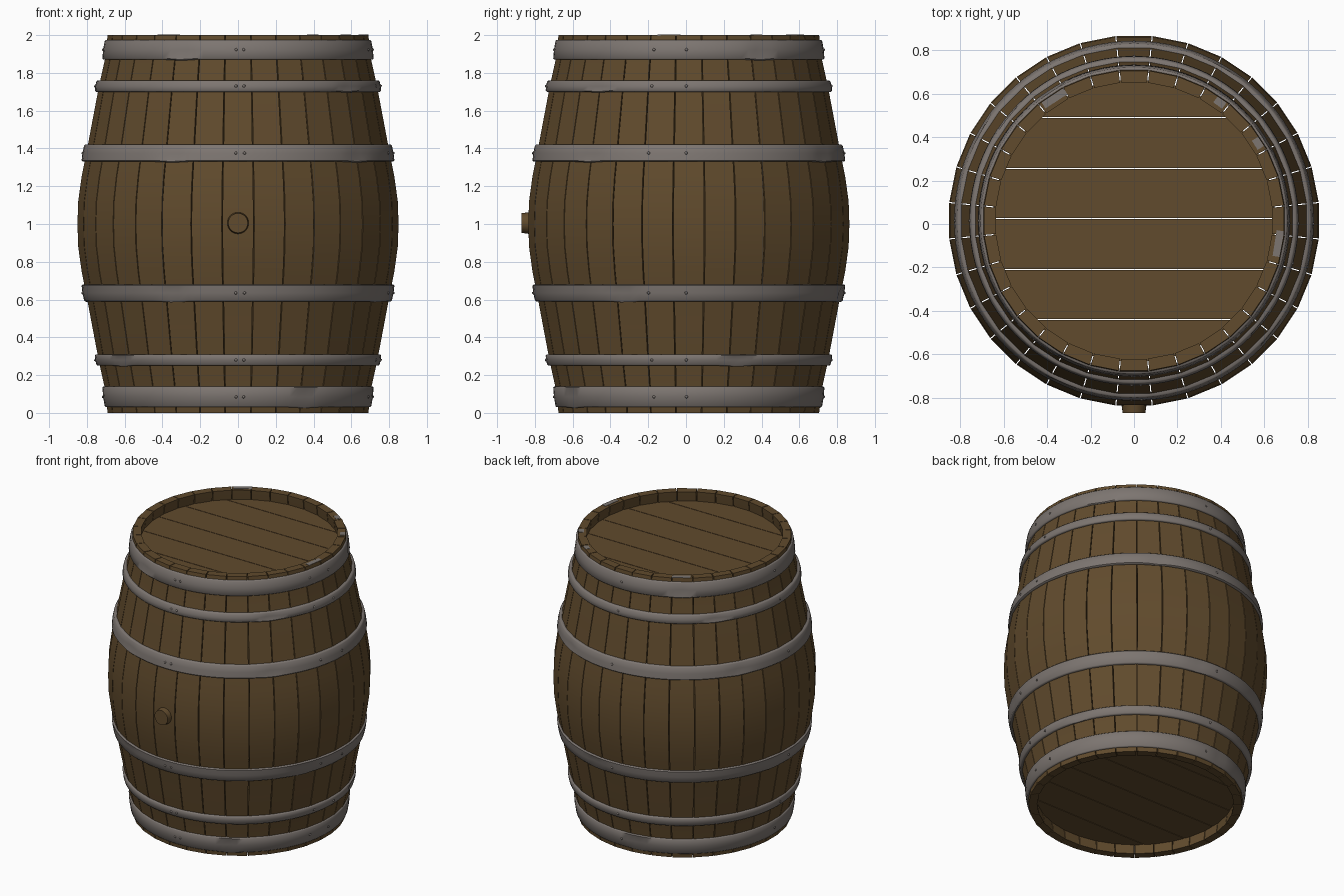
import bpy, bmesh, math
from mathutils import Matrix, Vector

if "Cube" in bpy.data.objects:
    bpy.data.objects.remove(bpy.data.objects["Cube"])

CY = 0.015          # barrel axis offset, the bung fills the front
STAVES = 32


def material(name, rgb):
    m = bpy.data.materials.new(name)
    m.diffuse_color = (*rgb, 1)
    m.use_nodes = True
    m.node_tree.nodes["Principled BSDF"].inputs["Base Color"].default_value = m.diffuse_color
    return m


WOOD = material("oak wood", (0.119, 0.070, 0.026))
METAL = material("hoop metal", (0.205, 0.180, 0.165))


def finish(name, bm, mat, angle=None):
    bmesh.ops.recalc_face_normals(bm, faces=bm.faces)
    me = bpy.data.meshes.new(name)
    bm.to_mesh(me)
    bm.free()
    me.materials.append(mat)
    ob = bpy.data.objects.new(name, me)
    ob.location.y = CY
    bpy.context.collection.objects.link(ob)
    if angle:
        bpy.ops.object.select_all(action='DESELECT')
        ob.select_set(True)
        bpy.context.view_layer.objects.active = ob
        bpy.ops.object.shade_smooth_by_angle(angle=math.radians(angle))
    return ob


# Stave outline: height above the middle, outer radius
HALF = [(0, .85), (.12, .846), (.25, .828), (.38, .802), (.55, .77),
        (.73, .736), (.87, .705), (1, .69)]
PROFILE = [(1 - h, r) for h, r in reversed(HALF)] + [(1 + h, r) for h, r in HALF[1:]]


def body_radius(z):
    h = abs(z - 1)
    for (a, ra), (b, rb) in zip(HALF, HALF[1:]):
        if h <= b:
            return ra + (rb - ra) * (h - a) / (b - a)
    return HALF[-1][1]


# Staves with thin gaps between them
bm = bmesh.new()
tan = math.tan(math.pi / STAVES)
for i in range(STAVES):
    turn = Matrix.Rotation(2 * math.pi * i / STAVES, 3, 'Z')
    rings = []
    for z, r in PROFILE:
        inner = r - 0.055
        pts = [(s * (q * tan - 0.0025), -q, z)
               for q, s in ((r, -1), (r, 1), (inner, 1), (inner, -1))]
        rings.append([bm.verts.new(turn @ Vector(p)) for p in pts])
    for a, b in zip(rings, rings[1:]):
        for k in range(4):
            bm.faces.new((a[k], a[(k + 1) % 4], b[(k + 1) % 4], b[k]))
    bm.faces.new(rings[0])
    bm.faces.new(rings[-1])
finish("staves", bm, WOOD, 30)


# Round heads made of parallel planks
def head(name, z0, z1, radius=0.65):
    seams = [-0.455, -0.225, 0.01, 0.24, 0.475]
    edges = [-radius] + seams + [radius]
    bm = bmesh.new()
    for lo, hi in zip(edges, edges[1:]):
        lo, hi = max(lo + .002, -radius + .001), min(hi - .002, radius - .001)
        ys = [lo + (hi - lo) * t / 8 for t in range(9)]
        out = [(math.sqrt(radius ** 2 - y * y), y) for y in ys]
        out += [(-x, y) for x, y in reversed(out)]
        low = [bm.verts.new((x, y, z0)) for x, y in out]
        top = [bm.verts.new((x, y, z1)) for x, y in out]
        bm.faces.new(low)
        bm.faces.new(top)
        n = len(out)
        for k in range(n):
            bm.faces.new((low[k], low[(k + 1) % n], top[(k + 1) % n], top[k]))
    finish(name, bm, WOOD)


head("top_head", 1.885, 1.93)
head("bottom_head", 0.07, 0.115)


# Metal hoops with rounded edges and a few shallow dents
def hoop(name, z0, z1, r0, r1, dents):
    bm = bmesh.new()
    n, bev, thick = 96, 0.006, 0.022
    section = [(r0 - thick, z0), (r0 - bev, z0), (r0, z0 + bev), ((r0 + r1) / 2 + .002, (z0 + z1) / 2),
               (r1, z1 - bev), (r1 - bev, z1), (r1 - thick, z1)]
    rings = []
    for i in range(n):
        a = 2 * math.pi * i / n
        dent = 0
        for deg in dents:
            d = (a - math.radians(deg) + math.pi) % (2 * math.pi) - math.pi
            dent += math.exp(-(d / 0.07) ** 2)
        ring = []
        for k, (r, z) in enumerate(section):
            if k == 3:
                r -= 0.012 * dent
            if k in (1, 2):
                r -= 0.002 * dent
                z -= 0.005 * dent
            ring.append(bm.verts.new((r * math.cos(a), r * math.sin(a), z)))
        rings.append(ring)
    m = len(section)
    for i in range(n):
        a, b = rings[i], rings[(i + 1) % n]
        for k in range(m):
            bm.faces.new((a[k], b[k], b[(k + 1) % m], a[(k + 1) % m]))
    finish(name, bm, METAL, 50)


HOOPS = [("top_hoop", 1.87, 1.975, .718, .706, (245, 123, 32)),
         ("upper_hoop", 1.70, 1.76, .758, .750, (320, 140)),
         ("upper_belly_hoop", 1.33, 1.42, .828, .815, (245, 320, 60, 150)),
         ("lower_belly_hoop", .59, .68, .815, .828, (245, 335, 80, 170)),
         ("lower_hoop", .25, .31, .750, .758, (215, 20)),
         ("bottom_hoop", .03, .14, .706, .718, (300, 100))]
for h in HOOPS:
    hoop(*h)

# Rivet pairs on each hoop
bm = bmesh.new()
for name, z0, z1, r0, r1, _ in HOOPS:
    z, r = (z0 + z1) / 2, (r0 + r1) / 2
    for deg in (269.2, 272.4, 345, 359, 90, 180):
        a = math.radians(deg)
        bmesh.ops.create_icosphere(
            bm, subdivisions=1, radius=0.009,
            matrix=Matrix.Translation((r * math.cos(a), r * math.sin(a), z)))
finish("rivets", bm, METAL, 60)

# Small metal patches on the rim
bm = bmesh.new()
for deg, width in ((123, .12), (54, .05), (32, .05), (-9, .12)):
    mat = (Matrix.Rotation(math.radians(deg), 4, 'Z') @ Matrix.Translation((.672, 0, 1.999))
           @ Matrix.Diagonal((.034, width, .006, 1)))
    bmesh.ops.create_cube(bm, size=1, matrix=mat)
finish("rim_patches", bm, METAL)

# Tapered bung in the front stave
bm = bmesh.new()
bmesh.ops.create_cone(bm, cap_ends=True, segments=24, radius1=.062, radius2=.052, depth=.07,
                      matrix=Matrix.Translation((0, -.85, 1.005)) @ Matrix.Rotation(math.pi / 2, 4, 'X'))
finish("bung", bm, WOOD, 30)
